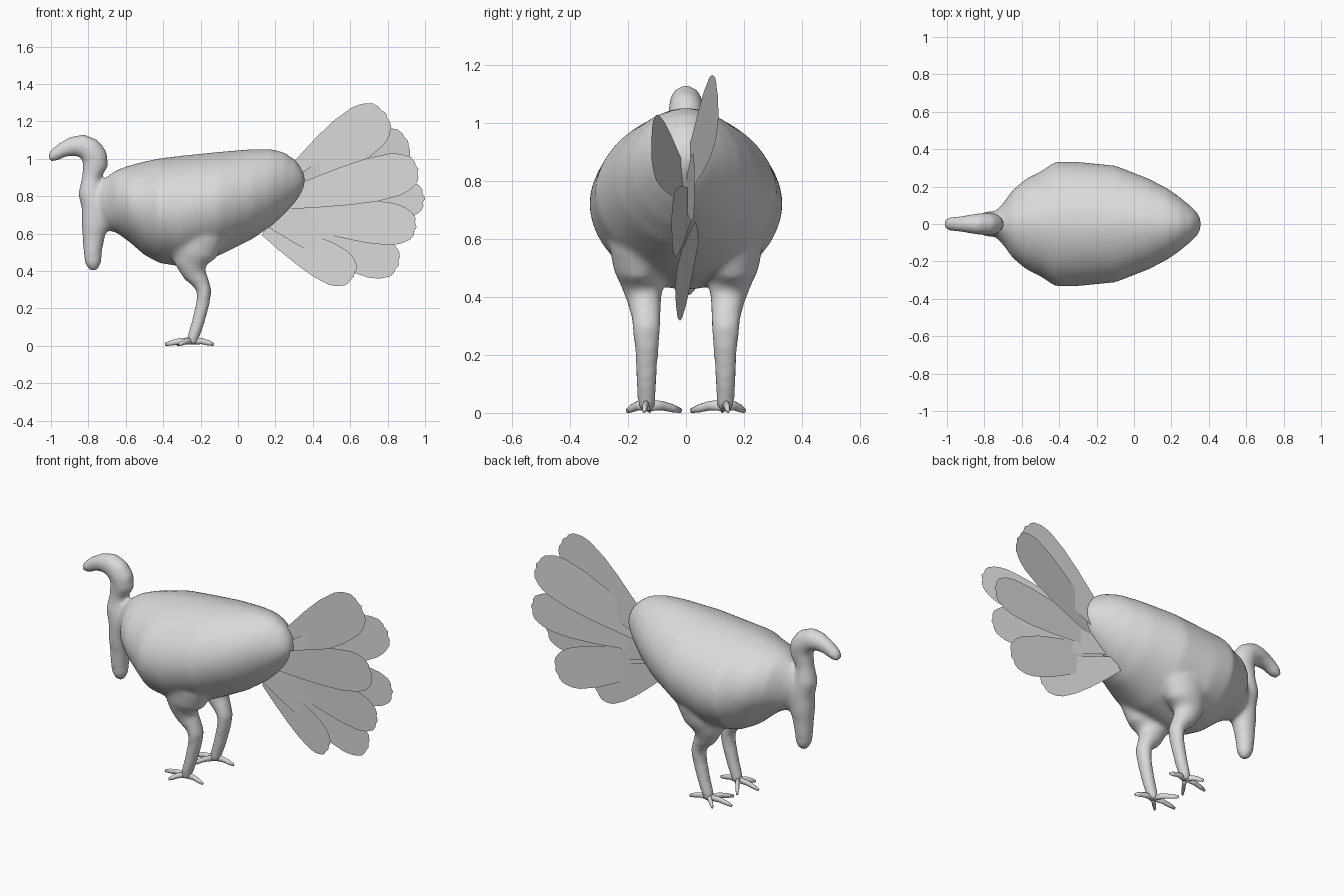
import bpy, bmesh, math
from mathutils import Vector

if "Cube" in bpy.data.objects:
    bpy.data.objects.remove(bpy.data.objects["Cube"])

grey = bpy.data.materials.new("plain_grey")
grey.diffuse_color = (0.7, 0.7, 0.7, 1)
grey.use_nodes = True
grey.node_tree.nodes["Principled BSDF"].inputs["Base Color"].default_value = grey.diffuse_color


def finish(name, bm, smooth=True):
    mesh = bpy.data.meshes.new(name)
    bm.to_mesh(mesh)
    bm.free()
    mesh.materials.append(grey)
    obj = bpy.data.objects.new(name, mesh)
    bpy.context.collection.objects.link(obj)
    if smooth:
        mesh.shade_smooth()
    return obj


def loft(name, rings):
    """Skin a list of equal-length rings and cap both ends."""
    bm = bmesh.new()
    loops = [[bm.verts.new(p) for p in ring] for ring in rings]
    n = len(loops[0])
    for a, b in zip(loops, loops[1:]):
        for i in range(n):
            j = (i + 1) % n
            bm.faces.new((a[i], a[j], b[j], b[i]))
    bm.faces.new(loops[0][::-1])
    bm.faces.new(loops[-1])
    bmesh.ops.recalc_face_normals(bm, faces=bm.faces)
    return finish(name, bm)


def tube(name, stations, ref, sides=24, grow=0.0):
    """Sweep an ellipse; each station is x, y, z, radius, side radius."""
    pts = [Vector(s[:3]) for s in stations]
    rings = []
    for i, s in enumerate(stations):
        t = (pts[min(i + 1, len(pts) - 1)] - pts[max(i - 1, 0)]).normalized()
        a = Vector(ref).cross(t).normalized() * (s[3] + grow)
        b = t.cross(a).normalized() * (s[4] + grow)
        angles = [math.tau * k / sides for k in range(sides)]
        rings.append([pts[i] + a * math.cos(w) + b * math.sin(w) for w in angles])
    return loft(name, rings)


def power(v, e):
    return math.copysign(abs(v) ** e, v)


# Body: x, top, bottom, half width
sections = [(-.77, .84, .70, .04), (-.74, .875, .65, .07), (-.70, .905, .62, .11),
            (-.65, .94, .605, .18), (-.58, .965, .555, .24), (-.50, .985, .485, .28),
            (-.42, 1.002, .443, .333), (-.30, 1.017, .423, .332), (-.10, 1.037, .483, .312),
            (.08, 1.052, .573, .242), (.18, 1.052, .643, .189), (.25, 1.033, .707, .14),
            (.31, .992, .772, .09), (.343, .945, .825, .055), (.357, .90, .86, .025)]
rings = []
for x, top, bottom, w in sections:
    mid, h = (top + bottom) / 2, (top - bottom) / 2
    rings.append([(x, w * power(math.cos(k * math.tau / 64), 1.1),
                   mid + h * power(math.sin(k * math.tau / 64), 1.03)) for k in range(64)])
body = loft("body", rings)

# Head, curved neck and hanging wattle in one sweep
neck = tube("head_neck_wattle", [
    (-1.01, 0, .998, .016, .022), (-.985, 0, 1.017, .032, .034), (-.94, 0, 1.047, .038, .038),
    (-.885, 0, 1.067, .05, .046), (-.835, 0, 1.07, .06, .055), (-.79, 0, 1.048, .065, .058),
    (-.766, 0, 1.012, .068, .058), (-.762, 0, .97, .066, .055), (-.785, 0, .90, .046, .048),
    (-.79, 0, .82, .063, .06), (-.765, 0, .74, .068, .066), (-.765, 0, .65, .07, .064),
    (-.773, 0, .57, .055, .053), (-.777, 0, .50, .047, .047), (-.775, 0, .44, .041, .04),
    (-.77, 0, .40, .016, .016)], (0, 1, 0), grow=.003)

# Legs and toes on both sides
legs = []
for side, label in ((-1, "near"), (1, "far")):
    leg = [(-.20, .15, .66, .12, .10), (-.21, .16, .58, .135, .105), (-.235, .158, .50, .12, .09),
           (-.25, .15, .44, .088, .07), (-.235, .144, .39, .062, .058),
           (-.20, .138, .34, .045, .051), (-.18, .136, .295, .038, .048),
           (-.187, .136, .23, .035, .041), (-.215, .136, .12, .033, .035),
           (-.24, .136, .045, .031, .03), (-.247, .136, .008, .027, .026)]
    legs.append(tube(f"{label}_leg", [(x, y * side, z, r, s) for x, y, z, r, s in leg],
                     (0, 1, 0), grow=.002))
    toes = {"middle": (-.39, .125), "inner": (-.325, .017), "outer": (-.315, .203), "hind": (-.13, .145)}
    for toe, (tx, ty) in toes.items():
        path = []
        for t, z, r, s in ((0, .026, .016, .02), (.45, .025, .011, .016),
                           (.75, .016, .010, .014), (1, .007, .006, .008)):
            path.append((-.245 + (tx + .245) * t, side * (.136 + (ty - .136) * t), z, r, s))
        tube(f"{label}_{toe}_toe", path, (0, 0, 1), 8)

# Fuse body, neck and legs into one continuous skin
bpy.ops.object.select_all(action='DESELECT')
for part in [body, neck] + legs:
    part.select_set(True)
bpy.context.view_layer.objects.active = body
bpy.ops.object.join()
skin = body.modifiers.new("fuse", 'REMESH')
skin.mode = 'VOXEL'
skin.voxel_size = 0.012
skin.use_smooth_shade = True
relax = body.modifiers.new("relax", 'SMOOTH')
relax.factor = 0.5
relax.iterations = 14

# Tail feathers: base x, z, tip x, z, y at base, y at tip, half width
feathers = [(.24, .83, .79, 1.245, .03, .03, .135), (.26, .80, .91, 1.095, 0, .11, .13),
            (.25, .78, .965, .945, 0, -.12, .118), (.24, .75, 1.0, .79, 0, .03, .115),
            (.22, .72, .955, .635, .02, -.05, .115), (.18, .68, .86, .43, 0, 0, .12),
            (.15, .63, .62, .37, .04, -.035, .105)]
outline = [(0, .42), (.2, .65), (.45, .88), (.65, 1), (.82, .98), (.89, .87),
           (.92, .78), (.965, .6), (.985, .38), (.985, .2)]
for n, (bx, bz, tx, tz, y0, y1, w) in enumerate(feathers):
    base, tip = Vector((bx, bz)), Vector((tx, tz))
    along = tip - base
    across = Vector((-along.y, along.x)).normalized() * w
    bm = bmesh.new()
    rim = outline + [(1.0, 0)] + [(t, -s) for t, s in reversed(outline)]
    verts = []
    for t, s in rim:
        p = base + along * t + across * s
        y = y0 + (y1 - y0) * (p.x - bx) / (tx - bx)
        verts.append(bm.verts.new((p.x, y, p.y)))
    face = bm.faces.new(verts)
    face.normal_update()
    if face.normal.y > 0:
        face.normal_flip()
    finish(f"tail_feather_{n + 1}", bm, False)
